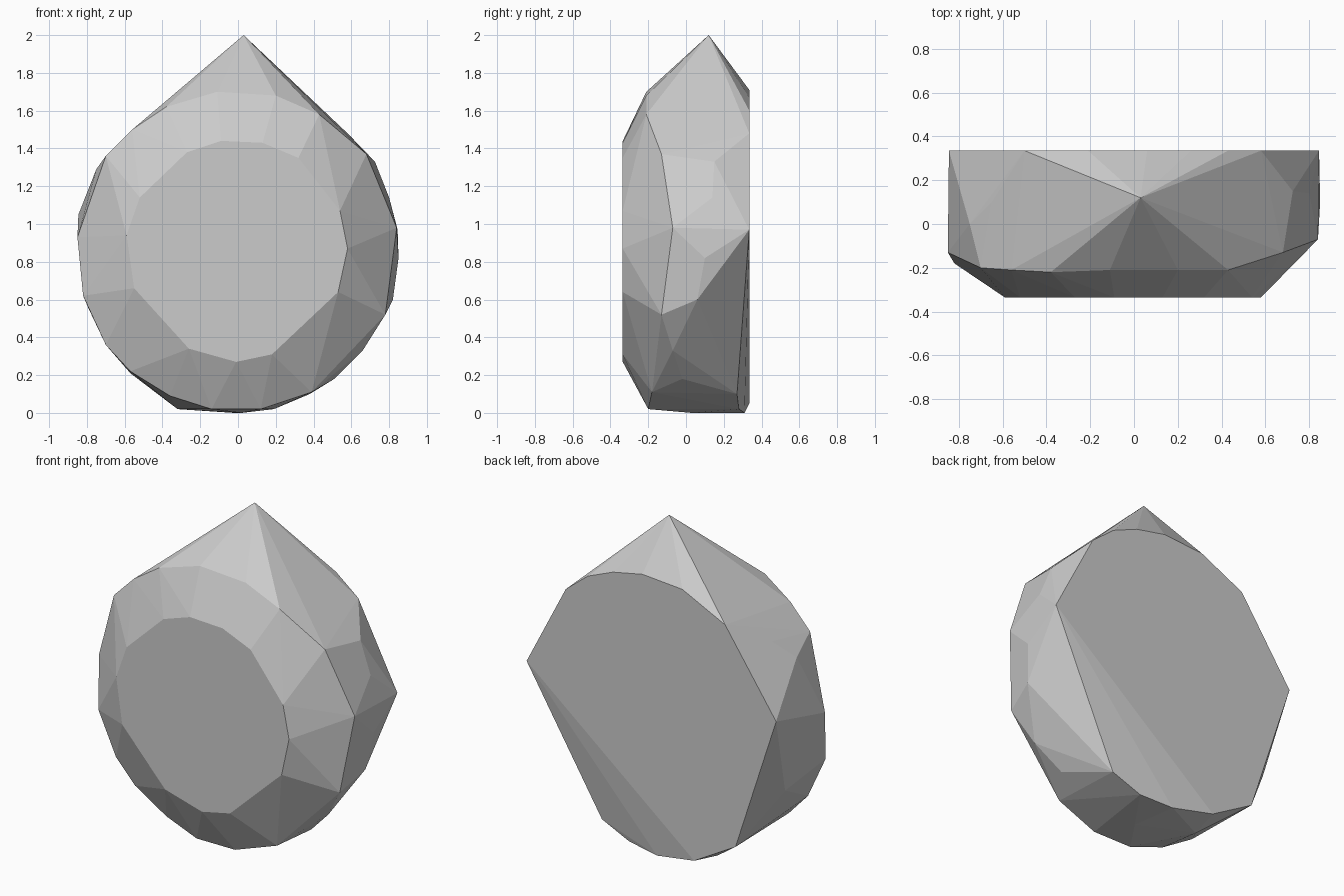
import bpy
import bmesh
import math
from mathutils import Vector

# Remove the default cube only
cube = bpy.data.objects.get("Cube")
if cube:
    bpy.data.objects.remove(cube, do_unlink=True)


def make_material(name, value):
    """Flat grey material, same colour in viewport and render."""
    material = bpy.data.materials.new(name)
    material.use_nodes = True
    colour = (value, value, value, 1)
    material.diffuse_color = colour
    shader = material.node_tree.nodes["Principled BSDF"]
    shader.inputs["Base Color"].default_value = colour
    shader.inputs["Roughness"].default_value = 0.8
    return material


def flat_outline(outline, depth):
    """Lift an (x, z) outline onto a plane of constant depth."""
    return [Vector((x, depth, z)) for x, z in outline]


def build_cut_stone(name, points, material):
    """Wrap the points in a faceted convex shell and merge flat facets."""
    bm = bmesh.new()
    for point in points:
        bm.verts.new(point)
    hull = bmesh.ops.convex_hull(bm, input=bm.verts)
    loose = {item for key in ("geom_interior", "geom_unused")
             for item in hull[key] if isinstance(item, bmesh.types.BMVert)}
    bmesh.ops.delete(bm, geom=list(loose), context="VERTS")
    bmesh.ops.dissolve_limit(bm, angle_limit=math.radians(1),
                             verts=bm.verts, edges=bm.edges)
    bmesh.ops.recalc_face_normals(bm, faces=bm.faces)
    mesh = bpy.data.meshes.new(name)
    bm.to_mesh(mesh)
    bm.free()
    mesh.materials.append(material)
    stone = bpy.data.objects.new(name, mesh)
    bpy.context.collection.objects.link(stone)
    return stone


HALF_DEPTH = 0.335

# Front table: flat facet outline, clockwise from the top
front_table = flat_outline([
    (-.09, 1.44), (.13, 1.43), (.32, 1.35), (.54, 1.07), (.58, .87),
    (.53, .64), (.18, .31), (-.01, .27), (-.26, .34), (-.55, .66),
    (-.59, .94), (-.52, 1.14), (-.27, 1.38)], -HALF_DEPTH)

# Back table: flat facet outline, clockwise from the top
back_table = flat_outline([
    (.06, 1.71), (.26, 1.67), (.43, 1.6), (.58, 1.48), (.845, .97),
    (-.29, .05), (-.57, .21), (-.845, 1.05), (-.5, 1.55), (-.21, 1.69)],
    HALF_DEPTH)

# Crown ring: where the front bevel meets the sides
crown_ring = [
    (-.11, -.21, 1.7), (.2, -.21, 1.68), (.43, -.21, 1.58),
    (.68, -.13, 1.37), (.84, -.07, .98), (.78, -.13, .52),
    (.39, -.18, .11), (.12, -.2, .02), (-.14, -.2, .02),
    (-.36, -.18, .09), (-.57, -.18, .22), (-.7, -.18, .36),
    (-.82, -.18, .62), (-.85, -.13, .93), (-.7, -.2, 1.36),
    (-.56, -.21, 1.5), (-.38, -.22, 1.62)]

# Girdle: facet corners around the sides and underneath
girdle = [
    (.725, .15, 1.33), (.8, .14, 1.14), (.85, .1, .82), (.82, .06, .6),
    (.66, -.07, .33), (.51, -.02, .18), (.38, .27, .1), (.19, .28, .02),
    (-.02, .31, 0), (.02, .03, 0), (-.32, .15, .02), (-.79, .17, .55),
    (-.75, 0, 1.29), (-.65, .1, 1.4)]

# Pointed tip
tip = [(.03, .12, 2)]

stone_grey = make_material("stone_grey", 0.6)
build_cut_stone("cut_stone",
                front_table + back_table + crown_ring + girdle + tip,
                stone_grey)
